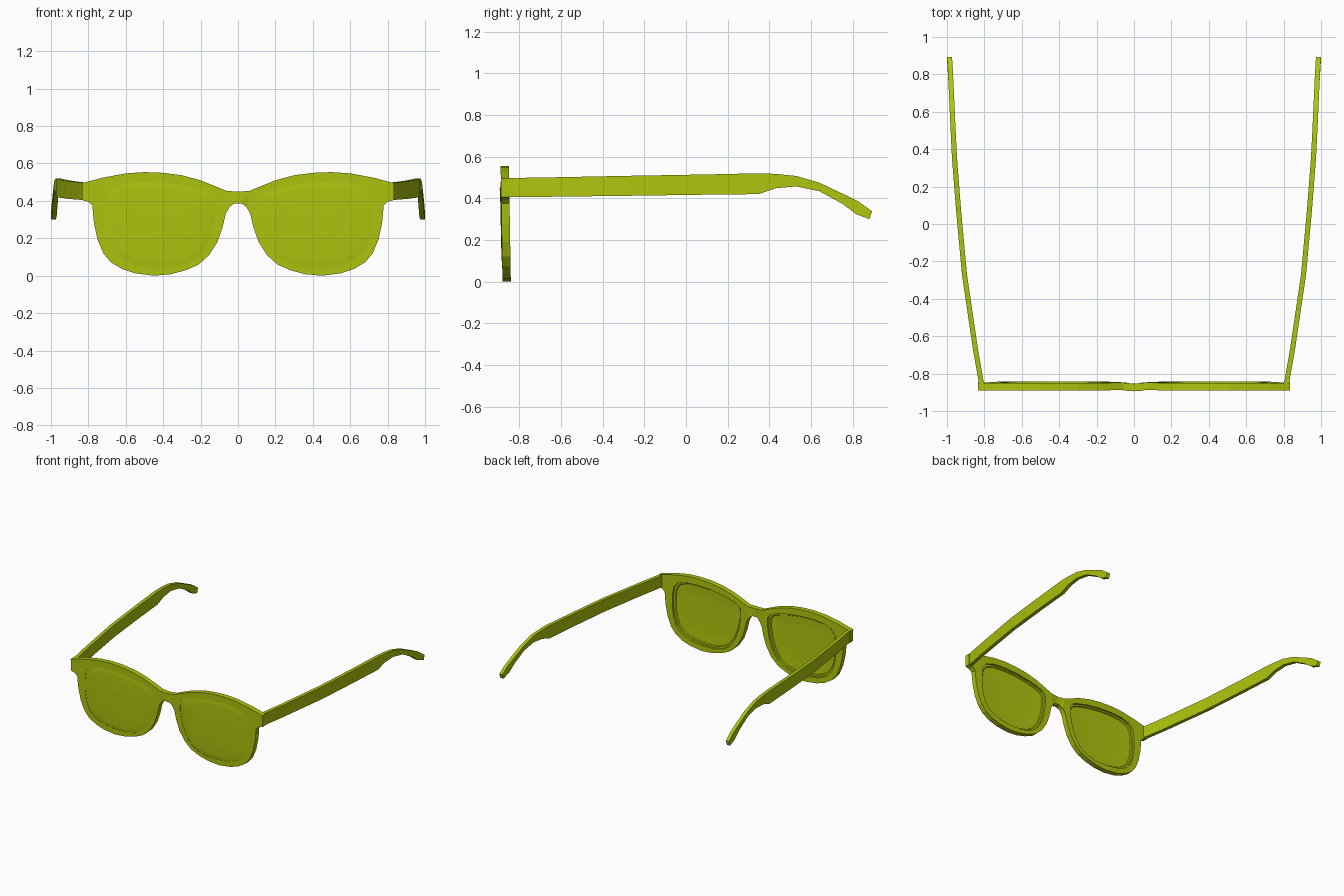
import bpy, bmesh
from mathutils import Vector

cube = bpy.data.objects.get("Cube")
if cube:
    bpy.data.objects.remove(cube, do_unlink=True)

LIME = (0.42, 0.55, 0.004, 1)
lime = bpy.data.materials.new("lime_plastic")
lime.use_nodes = True
lime.diffuse_color = LIME
bsdf = next(n for n in lime.node_tree.nodes if n.type == "BSDF_PRINCIPLED")
bsdf.inputs["Base Color"].default_value = LIME

FRONT, DEPTH = -0.89, 0.04

# Right half of the rim outline, from bridge top round to bridge bottom
OUTLINE = [(0, .45), (.06, .453), (.12, .478), (.2, .51), (.3, .537), (.4, .55),
           (.5, .554), (.6, .547), (.72, .525), (.834, .495), (.834, .405),
           (.8, .395), (.779, .375), (.77, .28), (.75, .19), (.72, .12), (.68, .072),
           (.62, .036), (.55, .013), (.45, 0), (.36, .008), (.28, .029), (.21, .06),
           (.155, .11), (.11, .18), (.082, .26), (.066, .33), (.045, .368), (.02, .386)]

# Opening for one lens
LENS = [(.117, .41), (.14, .44), (.19, .46), (.27, .48), (.38, .497), (.5, .502),
        (.6, .495), (.67, .472), (.702, .43), (.712, .36), (.712, .28), (.7, .2),
        (.675, .135), (.63, .09), (.56, .058), (.46, .043), (.35, .044),
        (.27, .062), (.21, .1), (.165, .165), (.133, .25), (.117, .34)]


def lean(z):
    """Backward shift of the front frame towards its lower edge."""
    return 0.009 * (1 - z / 0.55)


def finish(name, bm):
    bmesh.ops.recalc_face_normals(bm, faces=bm.faces)
    mesh = bpy.data.meshes.new(name)
    bm.to_mesh(mesh)
    bm.free()
    mesh.materials.append(lime)
    obj = bpy.data.objects.new(name, mesh)
    bpy.context.collection.objects.link(obj)
    return obj


def mirrored(points):
    return [(-x, z) for x, z in points]


def bridge_rings(bm, a, b):
    for i in range(len(a)):
        j = (i + 1) % len(a)
        bm.faces.new((a[i], a[j], b[j], b[i]))


# Front frame: filled outline with two openings, extruded
def build_frame():
    bm = bmesh.new()
    loops = [OUTLINE + mirrored(OUTLINE[1:])[::-1], LENS, mirrored(LENS)]
    edges = []
    for loop in loops:
        verts = [bm.verts.new((x, FRONT + lean(z), z)) for x, z in loop]
        for i, v in enumerate(verts):
            edges.append(bm.edges.new((v, verts[i - 1])))
    bmesh.ops.triangle_fill(bm, edges=edges, use_beauty=True, normal=(0, -1, 0))
    result = bmesh.ops.extrude_face_region(bm, geom=bm.faces[:], use_keep_orig=True)
    moved = [g for g in result["geom"] if isinstance(g, bmesh.types.BMVert)]
    bmesh.ops.translate(bm, verts=moved, vec=(0, DEPTH, 0))
    # the bridge steps slightly forward
    for v in bm.verts:
        if abs(v.co.x) < 0.03:
            v.co.y -= 0.006
    return finish("front_frame", bm)


# Lens: shallow domed shell with a stepped edge at the back
def build_lens(name, side):
    bm = bmesh.new()
    centre = Vector((.42, .28))

    def ring(scale, y):
        verts = []
        for p in LENS:
            x, z = centre + (Vector(p) - centre) * scale
            verts.append(bm.verts.new((side * x, FRONT + lean(z) + y, z)))
        return verts

    rings = [ring(s, y) for s, y in (
        (.3, -.004), (.65, -.003), (.88, -.001), (1, .002),
        (1, .024), (.95, .024), (.93, .018), (.65, .015), (.3, .014))]
    for a, b in zip(rings, rings[1:]):
        bridge_rings(bm, a, b)
    bm.faces.new(rings[0])
    bm.faces.new(rings[-1])
    return finish(name, bm)


# Temple: rectangular section swept along stations (outer x, y, z top, z bottom)
TEMPLE = [(.826, -.87, .497, .405), (.861, -.67, .5, .407), (.92, -.27, .508, .412),
          (.952, .08, .514, .417), (.973, .35, .52, .42), (.977, .43, .517, .448),
          (.982, .53, .507, .457), (.987, .64, .475, .434), (.992, .75, .423, .374),
          (.996, .83, .384, .323), (1, .893, .337, .3)]


def build_temple(name, side):
    bm = bmesh.new()
    thick = 0.027
    sections = []
    for x, y, top, low in TEMPLE:
        # the ear tip is cut at a slight slant
        back = y - (0.012 if y > 0.8 else 0)
        corners = ((x, y, top), (x - thick, y, top), (x - thick, back, low), (x, back, low))
        sections.append([bm.verts.new((side * cx, cy, cz)) for cx, cy, cz in corners])
    for a, b in zip(sections, sections[1:]):
        bridge_rings(bm, a, b)
    bm.faces.new(sections[0])
    bm.faces.new(sections[-1])
    return finish(name, bm)


build_frame()
for label, side in (("left", 1), ("right", -1)):
    build_lens(label + "_lens", side)
    build_temple(label + "_temple", side)
